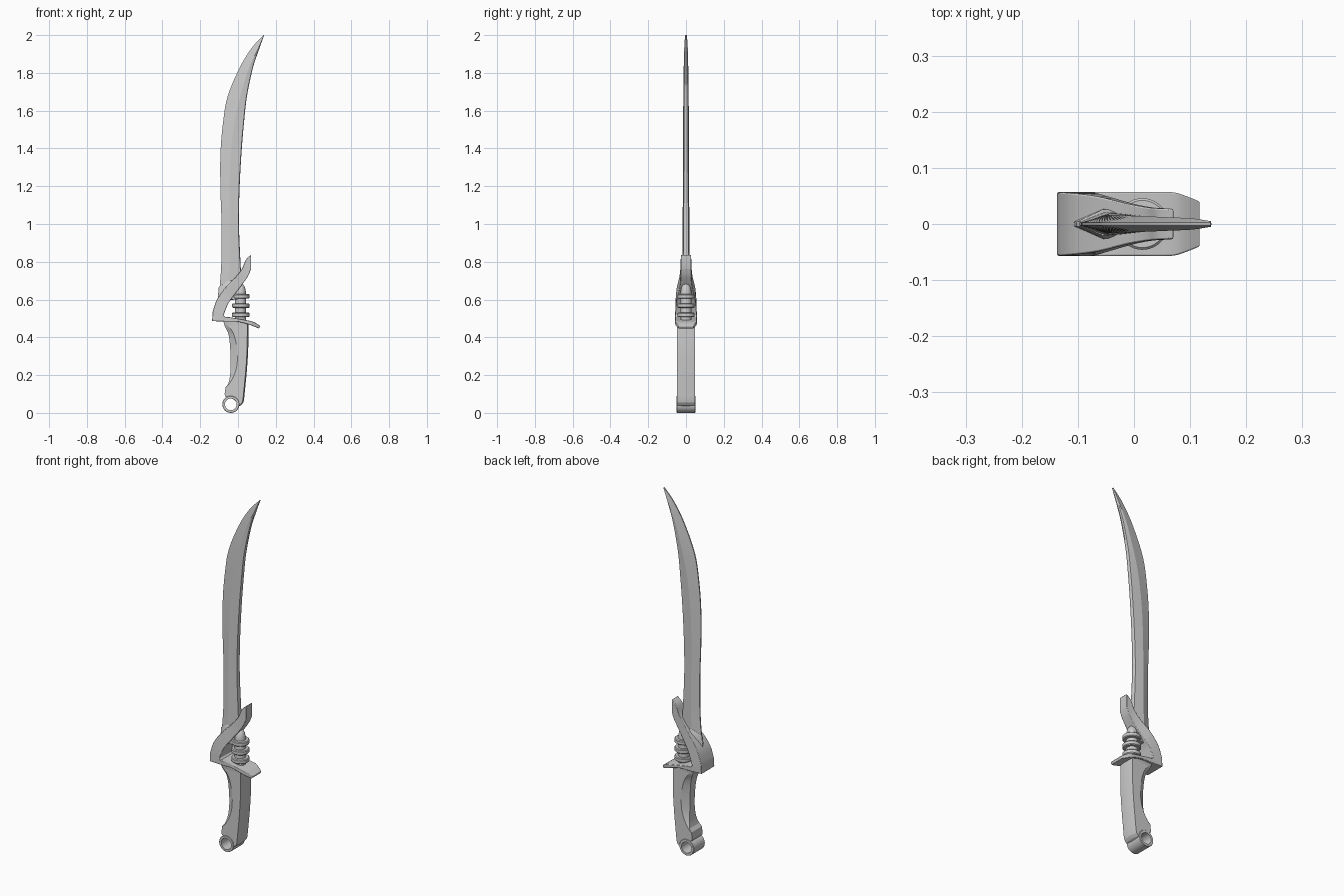
import bpy, bmesh, math


def smooth_rows(rows, n=5):
    """Catmull-Rom interpolation between rows of numbers."""
    out = []
    for i in range(len(rows) - 1):
        p0, p1 = rows[max(i - 1, 0)], rows[i]
        p2, p3 = rows[i + 1], rows[min(i + 2, len(rows) - 1)]
        for k in range(n):
            t = k / n
            out.append([0.5 * (2 * b + (c - a) * t + (2 * a - 5 * b + 4 * c - d) * t * t
                               + (3 * b - a - 3 * c + d) * t ** 3)
                        for a, b, c, d in zip(p0, p1, p2, p3)])
    return out + [list(rows[-1])]


def finish(name, bm, bevel=0, angle=30):
    bmesh.ops.recalc_face_normals(bm, faces=bm.faces)
    me = bpy.data.meshes.new(name)
    bm.to_mesh(me)
    bm.free()
    ob = bpy.data.objects.new(name, me)
    bpy.context.collection.objects.link(ob)
    bpy.ops.object.select_all(action='DESELECT')
    ob.select_set(True)
    bpy.context.view_layer.objects.active = ob
    if bevel:
        m = ob.modifiers.new("Bevel", 'BEVEL')
        m.width, m.segments, m.limit_method = bevel, 2, 'ANGLE'
        m.angle_limit = math.radians(40)
    bpy.ops.object.shade_smooth_by_angle(angle=math.radians(angle))
    return ob


def loft(name, sections, bevel=0, angle=30):
    bm = bmesh.new()
    rings = [[bm.verts.new(p) for p in s] for s in sections]
    n = len(rings[0])
    for a, b in zip(rings, rings[1:]):
        for i in range(n):
            j = (i + 1) % n
            bm.faces.new((a[i], a[j], b[j], b[i]))
    bm.faces.new(rings[0])
    bm.faces.new(rings[-1])
    return finish(name, bm, bevel, angle)


def lathe(name, profile, centre, axis='Z', closed=False, steps=40):
    """Revolve (radius, height) points about a Z or Y axis."""
    bm = bmesh.new()
    rings = []
    for r, h in profile:
        ring = []
        for k in range(steps):
            a = 2 * math.pi * k / steps
            u, v = r * math.cos(a), r * math.sin(a)
            p = (u, v, h) if axis == 'Z' else (u, h, v)
            ring.append(bm.verts.new([c + q for c, q in zip(centre, p)]))
        rings.append(ring)
    pairs = list(zip(rings, rings[1:])) + ([(rings[-1], rings[0])] if closed else [])
    for a, b in pairs:
        for i in range(steps):
            j = (i + 1) % steps
            bm.faces.new((a[i], a[j], b[j], b[i]))
    if not closed:
        bm.faces.new(rings[0])
        bm.faces.new(rings[-1])
    return finish(name, bm)


# Blade: edge x,z / ridge x,z / spine x,z / half thickness
blade = smooth_rows([
    (-.098, .655, -.050, .68, .018, .72, .021),
    (-.088, .80, -.045, .80, .013, .80, .020),
    (-.087, 1.0, -.045, 1.0, .005, 1.0, .018),
    (-.093, 1.18, -.045, 1.18, .008, 1.18, .0165),
    (-.093, 1.37, -.038, 1.37, .018, 1.37, .0155),
    (-.080, 1.53, -.016, 1.55, .032, 1.54, .015),
    (-.055, 1.675, .015, 1.685, .048, 1.68, .014),
    (.010, 1.83, .060, 1.83, .080, 1.83, .012),
    (.075, 1.935, .103, 1.92, .110, 1.92, .010),
    (.136, 2.0, .137, 1.999, .138, 1.998, .005)])
loft("blade", [[(a, -.003, az), (b, -t, bz), (c - .003, -t * .7, cz), (c, 0, cz),
                (c - .003, t * .7, cz), (b, t, bz), (a, .003, az)]
               for a, az, b, bz, c, cz, t in blade], angle=12)

# Wedge-shaped collar at the blade root
loft("blade_collar", [[(a, -.004, az), (-.055, -t, bz), (.0, -t, bz),
                       (.0, t, bz), (-.055, t, bz), (a, .004, az)]
                      for a, az, bz, t in [(-.108, .595, .60, .030),
                                           (-.102, .665, .685, .026),
                                           (-.092, .672, .70, .020)]], .001)

# Guard: swept arm that folds into the cross guard (outer x,z / inner x,z / half depth)
arm = smooth_rows([
    (.070, .838, .070, .765, .027),
    (.042, .812, .055, .728, .028),
    (.022, .765, .030, .690, .030),
    (-.012, .72, .000, .650, .036),
    (-.065, .665, -.045, .590, .049),
    (-.112, .60, -.064, .550, .055),
    (-.134, .535, -.077, .516, .057)], 4)
cross = smooth_rows([
    (-.137, .486, -.068, .508, .057),
    (-.060, .483, -.040, .506, .057),
    (.000, .482, .010, .497, .057),
    (.060, .467, .065, .487, .057),
    (.085, .457, .090, .478, .051),
    (.112, .447, .118, .460, .040)], 4)
loft("guard", [[(a, -t, az), (b, -t, bz), (b, t, bz), (a, t, az)]
               for a, az, b, bz, t in arm + cross], .003)

# Ringed post between the guard arms
lathe("post", [(.029, .48), (.029, .64), (.024, .665), (.014, .68), (.004, .685)],
      (.013, 0, 0))
for i, z in enumerate((.519, .568, .617)):
    lathe(f"post_ring_{i + 1}", [(.025, -.012), (.042, -.012), (.046, -.008),
                                 (.046, .008), (.042, .012), (.025, .012)],
          (.015, 0, z), closed=True)

# Handle: front x,z / carve line x / back x,z / half depth at the carved side
grip = smooth_rows([
    (-.078, .488, -.070, .055, .485, .046),
    (-.070, .46, -.050, .055, .46, .040),
    (-.050, .415, -.022, .055, .415, .027),
    (-.041, .335, -.004, .054, .335, .022),
    (-.039, .25, -.006, .049, .25, .022),
    (-.043, .19, -.025, .044, .19, .030),
    (-.052, .152, -.047, .040, .15, .044)], 4)
grip += [(-.066, .135, -.064, .038, .13, .046), (-.071, .10, -.069, .034, .09, .046),
         (-.068, .088, -.066, .032, .07, .046), (-.045, .087, -.043, .028, .055, .046),
         (-.010, .075, -.008, .018, .042, .046), (-.005, .04, -.004, .002, .034, .046)]
loft("handle", [[(a, -w, az), (m, -.047, az + (bz - az) * (m - a) / (b - a)),
                 (b - .006, -.047, bz), (b, 0, bz), (b - .006, .047, bz),
                 (m, .047, az + (bz - az) * (m - a) / (b - a)), (a, w, az)]
                for a, az, m, b, bz, w in grip], 0, 20)

# Pommel ring
lathe("pommel_ring", [(.031, -.050), (.043, -.050), (.045, -.048),
                      (.045, .048), (.043, .050), (.031, .050)],
      (-.038, 0, .045), 'Y', True)
